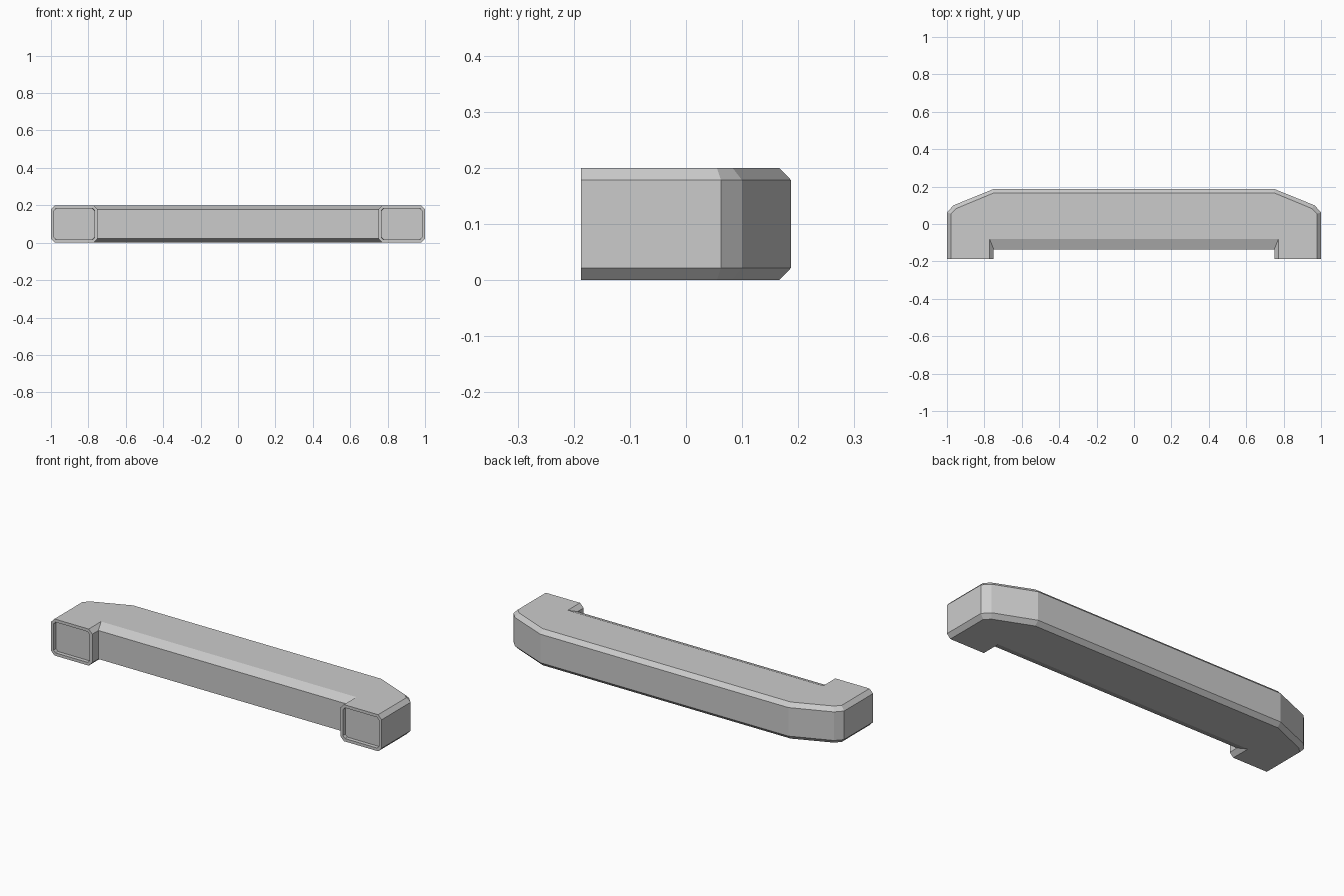
import bpy, bmesh

if "Cube" in bpy.data.objects:
    bpy.data.objects.remove(bpy.data.objects["Cube"])

# Half outlines (x > 0) seen from above: widest level and chamfered level
full = [(0.75, -0.135), (0.75, -0.1875), (1.0, -0.1875),
        (1.0, 0.0625), (0.965, 0.10), (0.75, 0.1875)]
inset = [(0.772, -0.08), (0.772, -0.1875), (0.979, -0.1875),
         (0.979, 0.055), (0.95, 0.083), (0.75, 0.166)]


def mirrored(half):
    return half + [(-x, y) for x, y in reversed(half)]


bm = bmesh.new()
levels = [(inset, 0.0), (full, 0.022), (full, 0.178), (inset, 0.2)]
rings = [[bm.verts.new((x, y, z)) for x, y in mirrored(half)] for half, z in levels]
n = len(rings[0])

# Top, bottom and chamfered sides
bm.faces.new(rings[-1])
bm.faces.new(rings[0][::-1])
leg_sides = (1, n - 3)
for i in range(n):
    if i in leg_sides:
        continue
    j = (i + 1) % n
    for lo, hi in zip(rings, rings[1:]):
        bm.faces.new((lo[i], lo[j], hi[j], hi[i]))

# Octagonal leg ends with a shallow recess
ends = [bm.faces.new([r[i] for r in rings[::-1]] + [r[i + 1] for r in rings])
        for i in leg_sides]
bmesh.ops.recalc_face_normals(bm, faces=bm.faces)
bm.normal_update()
bmesh.ops.inset_region(bm, faces=ends, thickness=0.016, use_even_offset=True)
bmesh.ops.inset_region(bm, faces=ends, thickness=0.0005, depth=-0.02)

mesh = bpy.data.meshes.new("handle_bar")
bm.to_mesh(mesh)
bm.free()
handle_bar = bpy.data.objects.new("handle_bar", mesh)
bpy.context.collection.objects.link(handle_bar)
